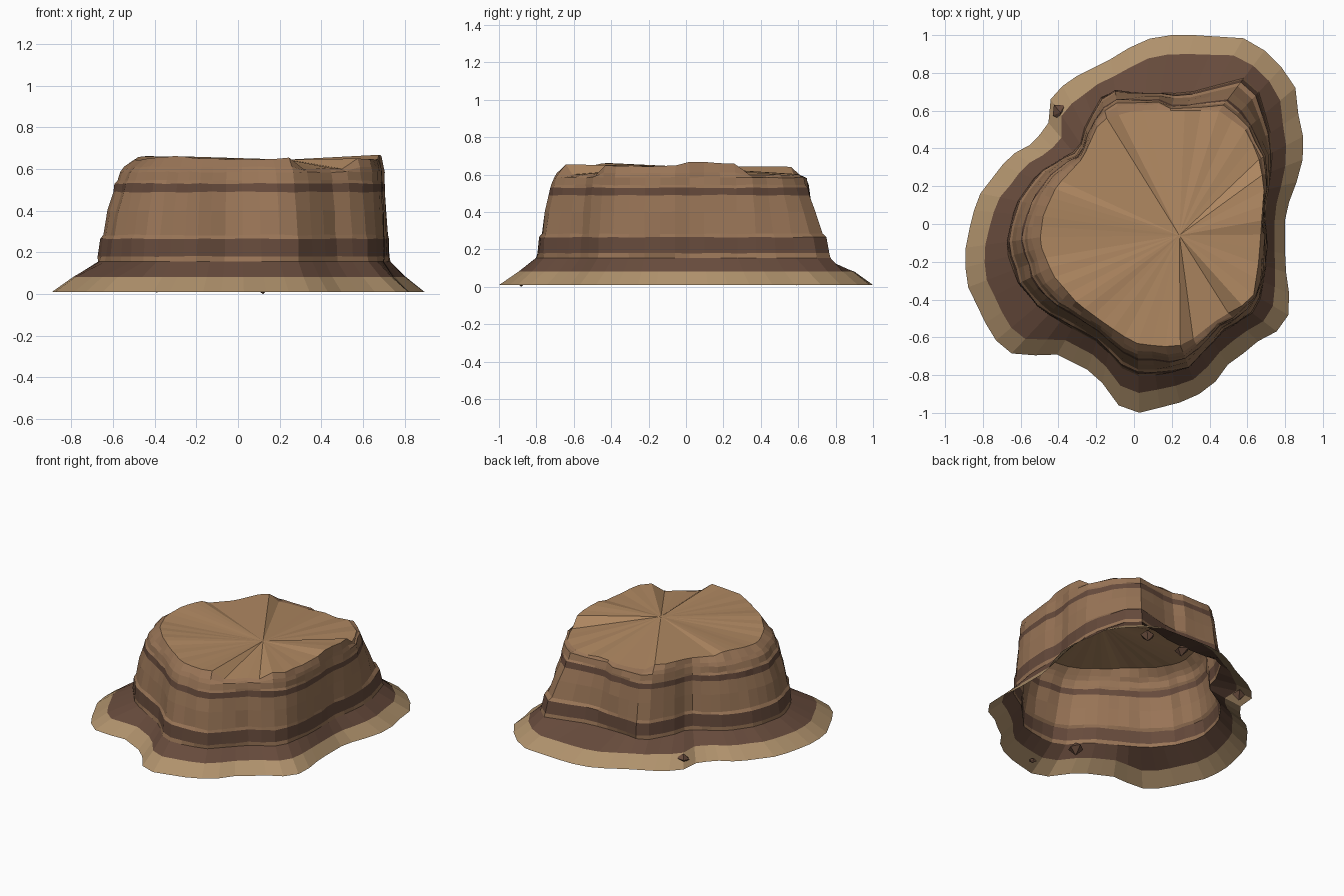
import bpy, bmesh, math, random
from mathutils import Vector
from mathutils.geometry import intersect_line_line_2d

if "Cube" in bpy.data.objects:
    bpy.data.objects.remove(bpy.data.objects["Cube"])

random.seed(11)
N = 56
ANG = [2 * math.pi * (i + .25) / N for i in range(N)]

# Plan outlines: skirt edge, cliff foot, plateau rim
BASE = [(.03, .97), (.17, 1), (.32, 1), (.63, .98), (.85, .76), (.87, .58), (.9, .44),
        (.89, .3), (.8, .06), (.8, -.22), (.83, -.43), (.8, -.55), (.68, -.6), (.6, -.67),
        (.5, -.74), (.42, -.85), (.3, -.93), (.03, -1), (-.11, -.95), (-.19, -.8),
        (-.41, -.69), (-.63, -.7), (-.75, -.6), (-.88, -.33), (-.9, -.17), (-.87, -.02),
        (-.83, .14), (-.66, .36), (-.53, .43), (-.45, .54), (-.44, .68), (-.33, .77), (-.09, .89)]
FOOT = [(.54, .81), (.66, .7), (.72, .5), (.735, .35), (.7, .1), (.7, -.2), (.66, -.45),
        (.47, -.57), (.28, -.77), (.05, -.81), (-.05, -.78), (-.17, -.64), (-.35, -.54),
        (-.5, -.45), (-.62, -.3), (-.68, -.13), (-.63, .1), (-.51, .27), (-.29, .4),
        (-.26, .52), (-.15, .71), (0, .69), (.2, .69), (.4, .71)]
RIM = [(-.18, .55), (0, .6), (.2, .6), (.45, .6), (.6, .49), (.66, .35), (.69, .2),
       (.66, -.2), (.63, -.4), (.45, -.5), (.27, -.64), (.15, -.65), (0, -.63), (-.15, -.53),
       (-.3, -.42), (-.43, -.27), (-.5, -.1), (-.48, .05), (-.41, .2), (-.27, .35)]


def material(name, c):
    m = bpy.data.materials.new(name)
    m.diffuse_color = (*c, 1)
    m.use_nodes = True
    m.node_tree.nodes["Principled BSDF"].inputs["Base Color"].default_value = m.diffuse_color
    return m


SAND = material("sand", (.43, .285, .15))
DARK = material("dark_strata", (.135, .07, .045))
ROCK = material("rock", (.32, .178, .095))
TOP = material("plateau", (.43, .245, .12))


def resample(outline):
    """Outline sampled at even angles about the centre."""
    pts = [Vector(p) for p in outline]
    out = []
    for a in ANG:
        far = Vector((math.cos(a), math.sin(a))) * 3
        hits = [intersect_line_line_2d(Vector((0, 0)), far, p, pts[i - 1])
                for i, p in enumerate(pts)]
        out.append(max((h for h in hits if h), key=lambda h: h.length))
    return out


def finish(bm, name, mats):
    me = bpy.data.meshes.new(name)
    bmesh.ops.recalc_face_normals(bm, faces=bm.faces)
    bm.to_mesh(me)
    bm.free()
    for m in mats:
        me.materials.append(m)
    ob = bpy.data.objects.new(name, me)
    bpy.context.collection.objects.link(ob)
    return ob


def loft(name, rings, mats, colours):
    bm = bmesh.new()
    vs = [[bm.verts.new(p) for p in r] for r in rings]
    for k in range(len(vs) - 1):
        for i in range(N):
            j = (i + 1) % N
            f = bm.faces.new((vs[k][i], vs[k][j], vs[k + 1][j], vs[k + 1][i]))
            f.material_index = colours[k]
    return finish(bm, name, mats)


base, foot, rim = resample(BASE), resample(FOOT), resample(RIM)

# Talus skirt with sand below and dark scree above
loft("talus_skirt", [[(*p, .01) for p in base],
                     [(*p.lerp(q, min(.55, .105 / (p - q).length)), .082)
                      for p, q in zip(base, foot)],
                     [(*p, .155) for p in foot]], [SAND, DARK], [0, 1])

# Plateau edge heights: the back and front right have slumped
edge = []
for a, p in zip(ANG, rim):
    d = math.degrees(a)
    z = .652 + .007 * math.sin(5 * a) + random.uniform(-.003, .003)
    if 24 < d < 104:
        z = .597 + random.uniform(-.006, .006)
    elif 104 < d < 150:
        z = .642
    elif 294 < d < 318:
        z = .603 + random.uniform(-.006, .006)
    elif d < 10:
        z = .668
    edge.append((p.x, p.y, z))

# Cliff: strata with blocky columns of differing offset
block, cur = [], 0
for i in range(N):
    if i % 4 == 0 or random.random() < .2:
        cur = random.uniform(-.011, .011)
    block.append(cur)


def cliff_ring(t, z, rough):
    out = []
    for i, (p, q) in enumerate(zip(foot, rim)):
        # The back shoulder leans in sooner than the rest
        lean = .22 * math.sin(math.pi * t) if .5 < ANG[i] < 1.3 else 0
        v = p.lerp(q, t + lean)
        v += v.normalized() * (block[i] + random.uniform(-.004, .004)) * rough
        out.append((v.x, v.y, min(z + random.uniform(-.003, .003) * rough, edge[i][2] - .01)))
    return out


levels = [(0, .155, 0), (.01, .18, .6), (.06, .265, .7), (.14, .283, 1), (.27, .40, 1),
          (.42, .49, 1), (.46, .53, 1), (.52, .545, 1), (.6, .585, 1), (.72, .61, 1)]
loft("cliff_wall", [cliff_ring(*l) for l in levels] + [edge],
     [ROCK, DARK], [0, 1, 0, 0, 0, 1, 0, 0, 0, 0])

# Plateau: fan of faces meeting at an off-centre point
bm = bmesh.new()
c = bm.verts.new((.24, -.06, .645))
ev = [bm.verts.new(p) for p in edge]
for i in range(N):
    bm.faces.new((ev[i], ev[(i + 1) % N], c))
finish(bm, "plateau_top", [TOP])


# Fallen angular boulders half sunk in the skirt
def boulder(i, x, y, z, r):
    bm = bmesh.new()
    for k in range(5):
        a = k * 2 * math.pi / 5 + i
        s = r * random.uniform(.7, 1.1)
        bm.verts.new((x + s * math.cos(a), y + s * math.sin(a), z + random.uniform(-.2, .2) * r))
    bm.verts.new((x, y, z + r * .6))
    bm.verts.new((x, y, max(z - r * .8, 0)))
    bmesh.ops.convex_hull(bm, input=bm.verts)
    finish(bm, f"boulder_{i}", [DARK])


for i, b in enumerate([(-.39, .59, .05, .055), (.52, .76, .085, .06), (.24, .76, .075, .06),
                       (-.07, -.67, .09, .07), (.12, -.88, .02, .03)]):
    boulder(i + 1, *b)
